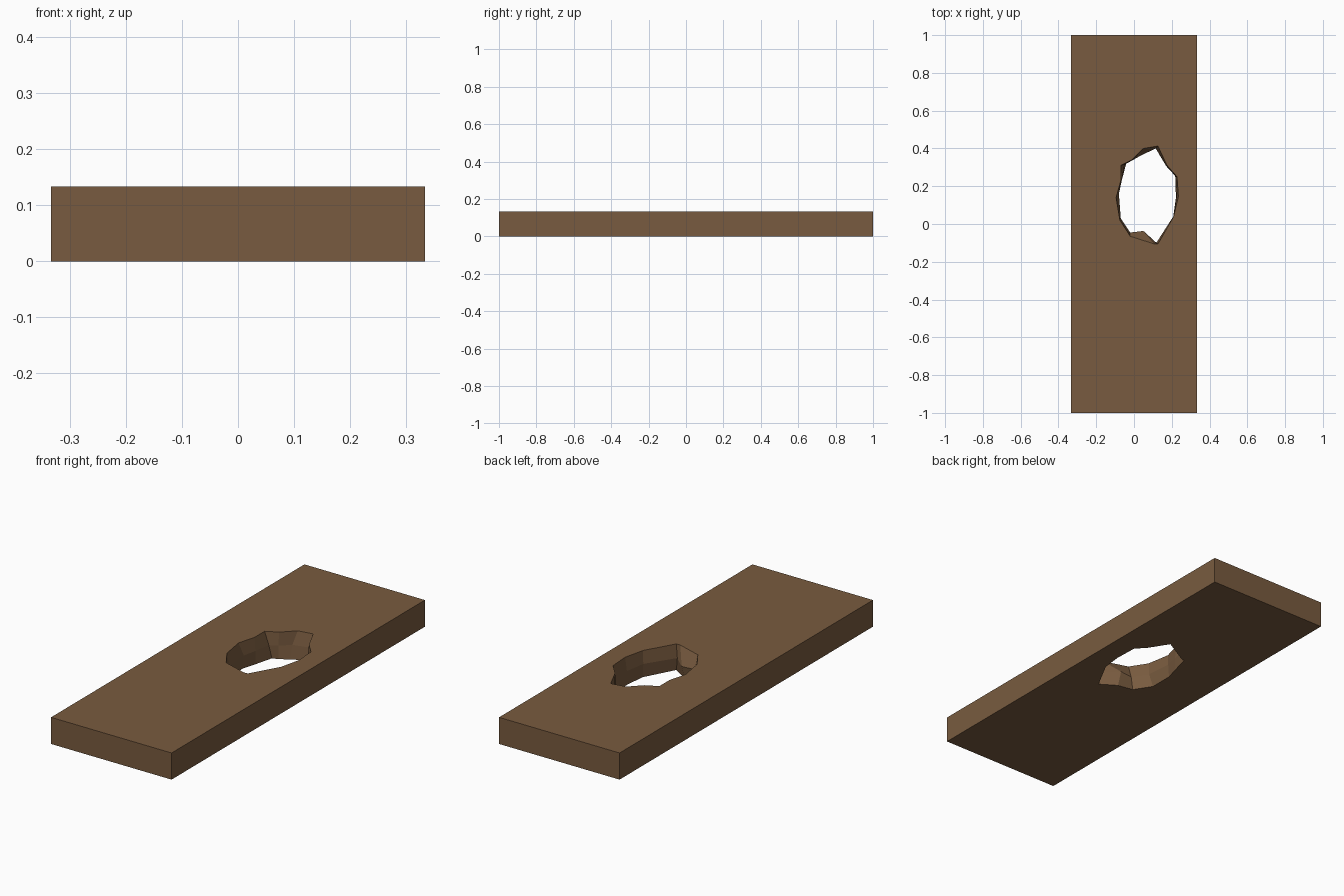
import bpy, bmesh

if "Cube" in bpy.data.objects:
    bpy.data.objects.remove(bpy.data.objects["Cube"])

W, L, H = 0.333, 1.0, 0.133

# Jagged hole outlines, counter-clockwise, matched point for point
top = [(.235, .145), (.228, .25), (.175, .31), (.127, .413), (.05, .40), (-.01, .34), (-.07, .31),
       (-.07, .23), (-.095, .14), (-.075, .02), (-.02, -.065), (.105, -.105), (.127, -.105), (.21, .04)]
mid = [(.225, .145), (.222, .25), (.17, .307), (.115, .40), (.035, .38), (-.012, .335), (-.05, .315),
       (-.065, .23), (-.08, .16), (-.07, .03), (-.02, -.045), (.05, -.037), (.118, -.10), (.208, .04)]
bottom = [(.222, .14), (.218, .26), (.172, .31), (.112, .405), (.035, .362), (-.012, .335), (-.04, .325),
          (-.065, .23), (-.085, .16), (-.085, .04), (-.03, -.045), (.05, -.06), (.13, -.11), (.21, .04)]

bm = bmesh.new()


def edge_loop(points, z):
    verts = [bm.verts.new((x, y, z)) for x, y in points]
    edges = [bm.edges.new((verts[i - 1], verts[i])) for i in range(len(verts))]
    return verts, edges


def wall(a, b):
    for i in range(len(a)):
        bm.faces.new((a[i - 1], a[i], b[i], b[i - 1]))


# Plank outline and hole rings
corners = [(-W, -L), (W, -L), (W, L), (-W, L)]
low, low_edges = edge_loop(corners, 0)
high, high_edges = edge_loop(corners, H)
hole_low, hole_low_edges = edge_loop(bottom, 0)
hole_mid, _ = edge_loop(mid, H * .5)
hole_high, hole_high_edges = edge_loop(top, H)

# Broad faces with the opening left free
for edges in (low_edges + hole_low_edges, high_edges + hole_high_edges):
    bmesh.ops.triangle_fill(bm, use_beauty=True, use_dissolve=False, edges=edges)

# Plank sides and faceted hole walls
wall(low, high)
wall(hole_high, hole_mid)
wall(hole_mid, hole_low)
bmesh.ops.recalc_face_normals(bm, faces=bm.faces[:])

mesh = bpy.data.meshes.new("broken_plank")
bm.to_mesh(mesh)
bm.free()
plank = bpy.data.objects.new("broken_plank", mesh)
bpy.context.collection.objects.link(plank)

wood = bpy.data.materials.new("wood")
wood.diffuse_color = (0.19, 0.105, 0.05, 1)
wood.use_nodes = True
wood.node_tree.nodes["Principled BSDF"].inputs["Base Color"].default_value = wood.diffuse_color
mesh.materials.append(wood)
